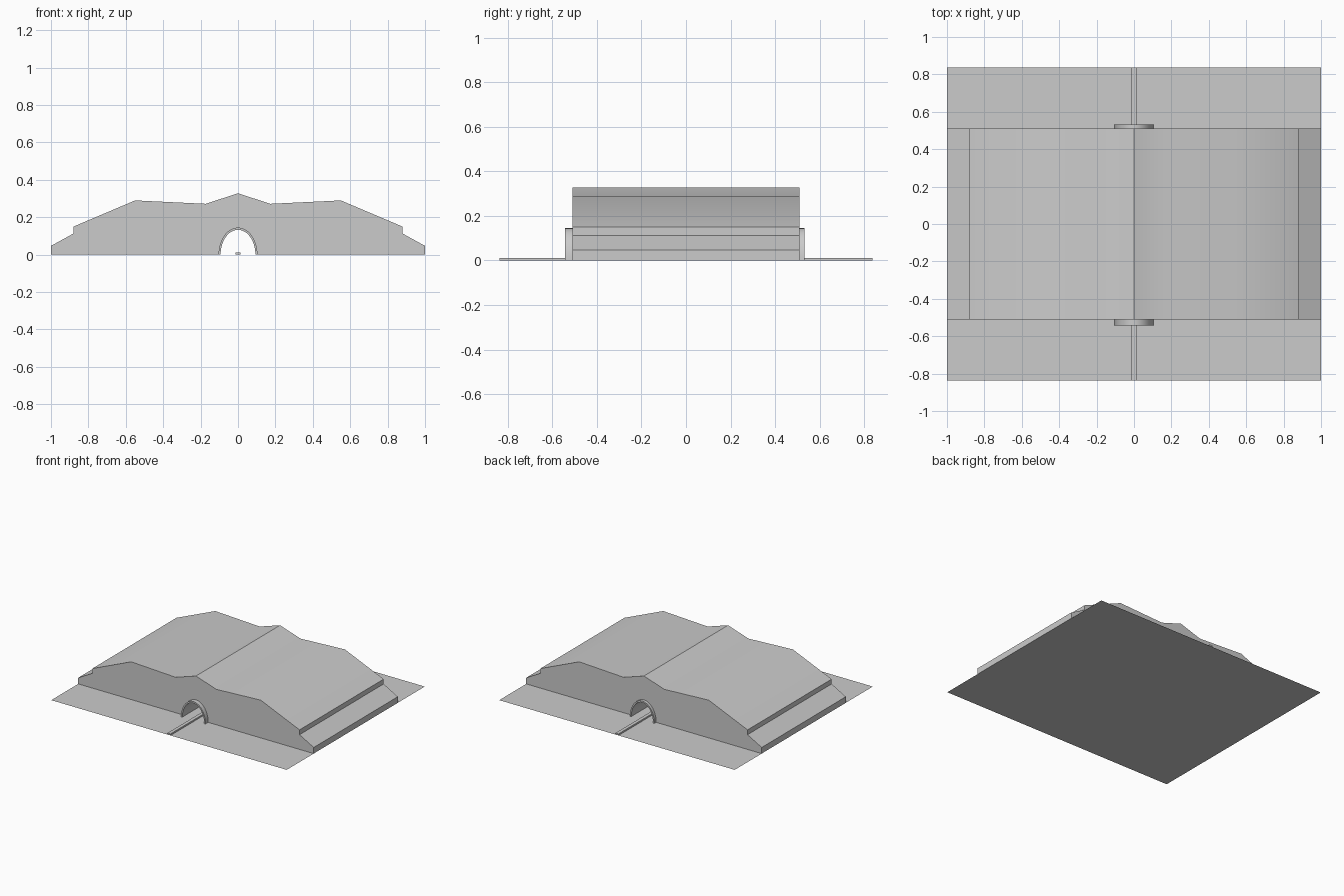
import bpy, bmesh, math

if "Cube" in bpy.data.objects:
    bpy.data.objects.remove(bpy.data.objects["Cube"])

ANGLE = math.radians(30)


def prism(name, outline, y0, y1):
    """Extrude a closed x-z outline along y."""
    bm = bmesh.new()
    face = bm.faces.new([bm.verts.new((x, y0, z)) for x, z in outline])
    new = bmesh.ops.extrude_face_region(bm, geom=[face])["geom"]
    moved = [v for v in new if isinstance(v, bmesh.types.BMVert)]
    bmesh.ops.translate(bm, verts=moved, vec=(0, y1 - y0, 0))
    bmesh.ops.recalc_face_normals(bm, faces=bm.faces)
    mesh = bpy.data.meshes.new(name)
    bm.to_mesh(mesh)
    bm.free()
    obj = bpy.data.objects.new(name, mesh)
    bpy.context.collection.objects.link(obj)
    bpy.ops.object.select_all(action='DESELECT')
    obj.select_set(True)
    bpy.context.view_layer.objects.active = obj
    bpy.ops.object.shade_smooth_by_angle(angle=ANGLE)
    return obj


def arch(rx, rz, n=24):
    """Half ellipse from right foot over the top to left foot."""
    return [(rx * math.cos(math.pi * i / n), rz * math.sin(math.pi * i / n))
            for i in range(n + 1)]


# Hill with the tunnel opening cut into its outline
half = [(1, 0), (1, 0.047), (0.88, 0.113), (0.88, 0.15), (0.55, 0.29), (0.173, 0.272)]
ridge = half + [(0, 0.328)] + [(-x, z) for x, z in reversed(half)]
prism("hill", ridge + arch(0.104, 0.145)[::-1], -0.51, 0.51)

# Tunnel lining, projecting at both ends as portal rims
prism("tunnel_lining", arch(0.104, 0.145) + arch(0.093, 0.133)[::-1], -0.543, 0.532)

# Raised track running the full depth
w = 0.013
prism("track", [(-w, 0), (w, 0), (w, 0.012), (-w, 0.012)], -0.837, 0.837)

# Flat ground sheet
bpy.ops.mesh.primitive_plane_add(size=2)
ground = bpy.context.object
ground.name = "ground"
ground.scale = (1, 0.837, 1)
